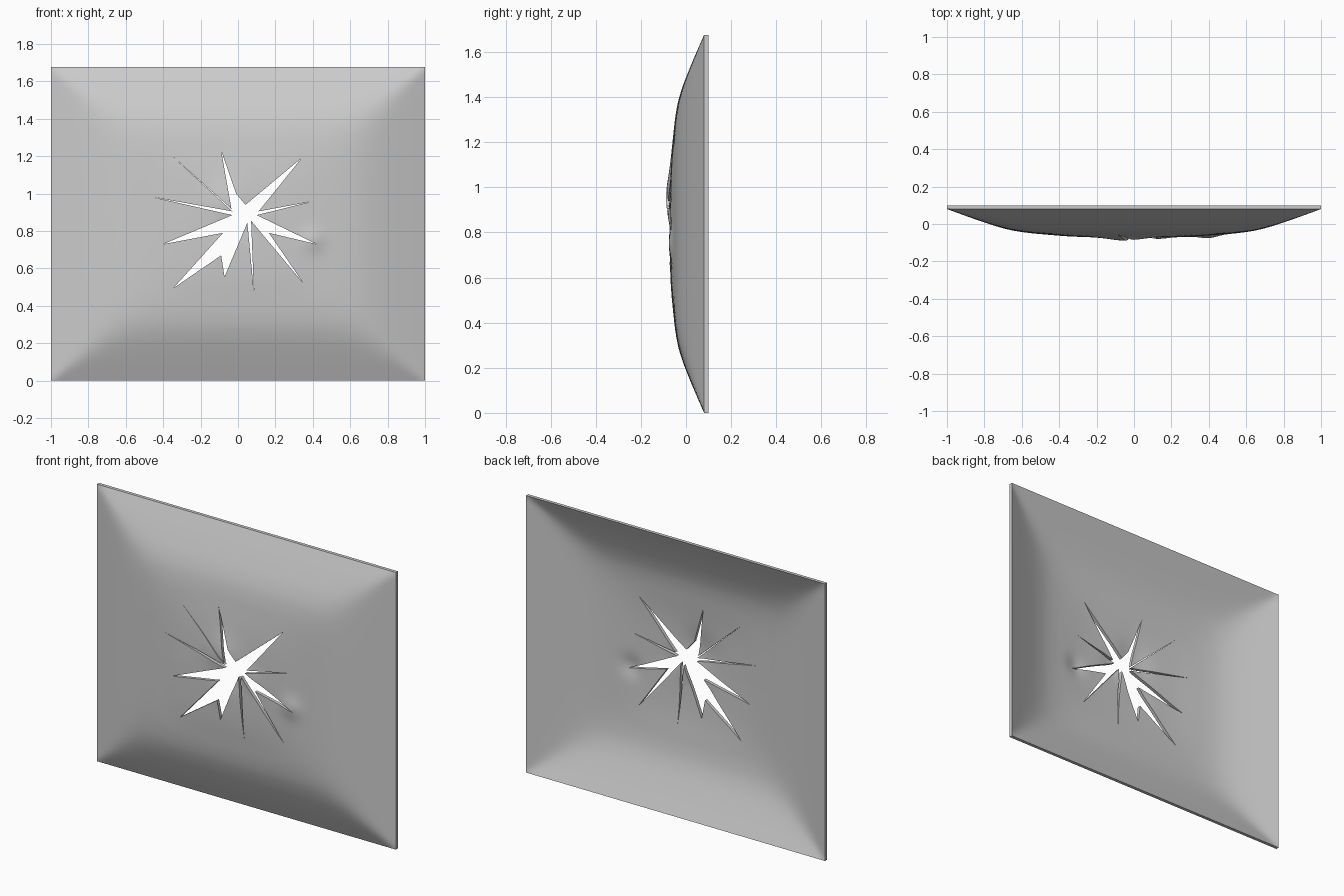
import bpy, bmesh, math

if "Cube" in bpy.data.objects:
    bpy.data.objects.remove(bpy.data.objects["Cube"])

W, H, T = 1.0, 0.838, 0.02          # half width, half height, wall thickness
NX, NZ = 100, 84

# bulge profile: inward distance (0 rim, 1 centre) -> depth y
PROFILE = [(0, .08), (.15, .025), (.30, -.025), (.40, -.045), (.65, -.068), (1, -.078)]
# torn lips: x, z, radius, push in y
DENTS = [(-.05, .96, .11, -.017), (.40, .75, .06, -.014),
         (.03, .83, .07, .010), (.13, .86, .06, -.008), (-.1, .72, .06, -.006)]
# outline of the burst hole, alternating crack tips and inner points
BURST = [(-.09, 1.23), (-.01, 1.0), (.04, .94), (.34, 1.19), (.11, .905), (.39, .957),
         (.10, .885), (.42, .73), (.165, .79), (.35, .52), (.07, .855),
         (.085, .475), (.05, .845), (-.072, .555), (-.09, .67), (-.345, .495),
         (-.08, .79), (-.40, .73), (-.03, .885), (-.45, .98), (-.03, .905),
         (-.35, 1.20), (-.035, .918)]


def profile(d):
    for (a, ya), (b, yb) in zip(PROFILE, PROFILE[1:]):
        if d <= b:
            return ya + (yb - ya) * (d - a) / (b - a)
    return PROFILE[-1][1]


def depth(x, z):
    a, b = max(0, 1 - abs(x) / W), max(0, 1 - abs(z - H) / H)
    p = 5
    d = a * b / max(1e-9, (a ** p + b ** p) ** (1 / p))
    # soften the profile's bends, keeping the rim straight
    k = .06 * min(1, d / .06)
    y = sum(profile(d + k * i / 2) for i in range(-2, 3)) / 5
    for cx, cz, r, push in DENTS:
        y += push * math.exp(-((x - cx) ** 2 + (z - cz) ** 2) / (r * r))
    return y


def extrude_back(bm, dy):
    res = bmesh.ops.extrude_face_region(bm, geom=bm.faces[:], use_keep_orig=True)
    verts = [v for v in res["geom"] if isinstance(v, bmesh.types.BMVert)]
    bmesh.ops.translate(bm, verts=verts, vec=(0, dy, 0))
    bmesh.ops.recalc_face_normals(bm, faces=bm.faces[:])


def finish(bm, name):
    me = bpy.data.meshes.new(name)
    bm.to_mesh(me)
    bm.free()
    ob = bpy.data.objects.new(name, me)
    bpy.context.collection.objects.link(ob)
    return ob


# bulged panel shell
bm = bmesh.new()
rows = []
for j in range(NZ + 1):
    z = 2 * H * j / NZ
    rows.append([bm.verts.new((x, depth(x, z), z))
                 for x in (-W + 2 * W * i / NX for i in range(NX + 1))])
for r0, r1 in zip(rows, rows[1:]):
    for i in range(NX):
        bm.faces.new((r0[i], r0[i + 1], r1[i + 1], r1[i]))
extrude_back(bm, T)
panel = finish(bm, "burst_panel")

# star-shaped cutter for the burst hole
bm = bmesh.new()
face = bm.faces.new([bm.verts.new((x, -.4, z)) for x, z in BURST])
bmesh.ops.triangulate(bm, faces=[face])
extrude_back(bm, .8)
cutter = finish(bm, "burst_cutter")
cutter.hide_render = True

# punch the hole
mod = panel.modifiers.new("burst", "BOOLEAN")
mod.operation = "DIFFERENCE"
mod.solver = "EXACT"
mod.object = cutter
bpy.context.view_layer.objects.active = panel
panel.select_set(True)
bpy.ops.object.modifier_apply(modifier=mod.name)
bpy.data.objects.remove(cutter, do_unlink=True)
bpy.ops.object.shade_smooth_by_angle(angle=math.radians(35))
